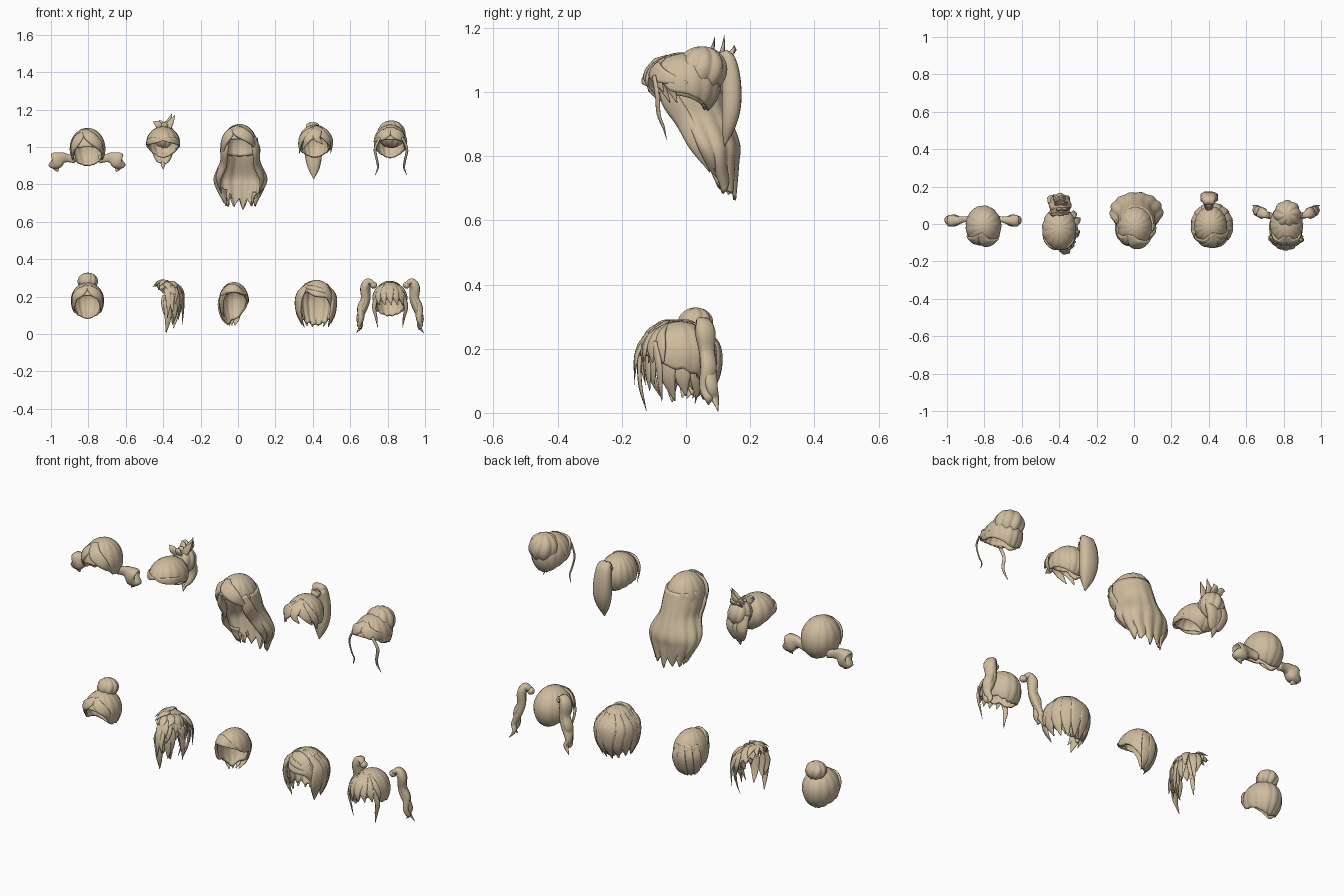
import bpy, math, random
from mathutils import Vector

if "Cube" in bpy.data.objects:
    bpy.data.objects.remove(bpy.data.objects["Cube"])

random.seed(4)
HAIR = bpy.data.materials.new("hair_tan")
HAIR.diffuse_color = (.62, .5, .34, 1)
HAIR.use_nodes = True
HAIR.node_tree.nodes["Principled BSDF"].inputs["Base Color"].default_value = HAIR.diffuse_color


def smooth(seq, n):
    """Catmull-Rom resampling of a short list of equal-length tuples."""
    p = [Vector(s) for s in seq]
    p = [p[0] * 2 - p[1]] + p + [p[-1] * 2 - p[-2]]
    out = []
    for i in range(n + 1):
        u = i / n * (len(seq) - 1)
        k = min(int(u), len(seq) - 2)
        f = u - k
        a, b, c, d = p[k:k + 4]
        out.append(0.5 * (2 * b + (c - a) * f + (2 * a - 5 * b + 4 * c - d) * f * f
                          + (3 * b - a - 3 * c + d) * f ** 3))
    return out


def make(name, verts, faces, thick=0):
    me = bpy.data.meshes.new(name)
    me.from_pydata([tuple(v) for v in verts], [], faces)
    me.shade_smooth()
    me.materials.append(HAIR)
    ob = bpy.data.objects.new(name, me)
    bpy.context.collection.objects.link(ob)
    if thick:
        m = ob.modifiers.new("thickness", 'SOLIDIFY')
        m.thickness, m.offset = thick, -1
    return ob


class Head:
    """Ellipsoid scalp: azimuth 0 = front, 90 = +x; t = degrees down from crown."""
    def __init__(self, c, rx, ry, rz, rb):
        self.c, self.rx, self.ry, self.rz, self.rb = Vector(c), rx, ry, rz, rb

    def at(self, az, t, k=1.0):
        a, t = math.radians(az), math.radians(t)
        z = (self.rz if t < math.pi / 2 else self.rb) * math.cos(t)
        s = math.sin(t)
        return self.c + k * Vector((self.rx * s * math.sin(a), -self.ry * s * math.cos(a), z))


def cap(name, H, hem, waves=13, amp=.02, swirl=0, jag=0, thick=.01, NA=104, NT=20):
    """Grooved shell of hair from the crown down to a hem varying with azimuth."""
    hem = hem + [(hem[0][0] + 360, hem[0][1])]
    verts, faces = [H.at(0, 0)], []
    for i in range(NA):
        az = 360 * i / NA
        for (a0, t0), (a1, t1) in zip(hem, hem[1:]):
            if a0 <= az <= a1:
                f = (1 - math.cos(math.pi * (az - a0) / (a1 - a0))) / 2
                th = t0 + (t1 - t0) * f
                break
        th += jag * (abs((i % 8) - 4) / 2 - 1)
        for j in range(1, NT + 1):
            t = th * j / NT
            ph = math.radians(az) * waves + swirl * math.radians(t)
            k = 1 + amp * (abs(math.sin(ph / 2)) * 2 - 1) * math.sin(math.radians(min(t, 90)))
            verts.append(H.at(az, t, k))
    for i in range(NA):
        a, b = 1 + i * NT, 1 + (i + 1) % NA * NT
        faces.append((0, a, b))
        faces += [(a + j, a + j + 1, b + j + 1, b + j) for j in range(NT - 1)]
    return make(name, verts, faces, thick)


def bun(name, c, rx, ry, rz, **kw):
    return cap(name, Head(c, rx, ry, rz, rz), [(0, 179)], thick=0, amp=.05, waves=8, swirl=2, **kw)


def lock(name, pts, centre, flat=.5, n=20, S=12):
    """Tapered, lightly ridged strand through (x, y, z, half-width) points."""
    P = smooth(pts, n)
    verts, faces = [], []
    for i, q in enumerate(P):
        p = q.to_3d()
        T = (P[min(i + 1, n)].to_3d() - P[max(i - 1, 0)].to_3d()).normalized()
        W = T.cross(p - Vector(centre)).normalized()
        N = W.cross(T)
        w = max(q.w, .0012)
        for s in range(S):
            a = 2 * math.pi * s / S
            r = w * (1.0 if s % 3 else .88)
            verts.append(p + W * r * math.cos(a) + N * r * flat * math.sin(a))
    for i in range(n):
        for s in range(S):
            e = (s + 1) % S
            faces.append((i * S + s, i * S + e, i * S + S + e, i * S + S + s))
    faces += [tuple(range(S))[::-1], tuple(range(n * S, n * S + S))]
    return make(name, verts, faces)


def fringe(name, H, path, w, lift=1.03, tip=1.06, flat=.3):
    """Strand that follows the scalp through (azimuth, t) points and ends in a tip."""
    m = len(path) - 1
    pts = []
    for i, (az, t) in enumerate(path):
        k = lift + (tip - lift) * i / m
        pts.append((*H.at(az, t, k), w * (.45, 1, .8, .08)[round(3 * i / m)]))
    return lock(name, pts, H.c, flat)


def face_hem(f, s, b, open_=42):
    return [(0, f), (open_, f + 3), (open_ + 33, s), (180, b), (327 - open_, s), (360 - open_, f + 3)]


# 1: smooth cap with two low puffs
H = Head((-.805, -.01, .99), .095, .108, .112, .11)
cap("low_puffs_cap", H, face_hem(84, 118, 146), amp=.012, swirl=1)
fringe("low_puffs_bang", H, [(-25, 25), (10, 55), (40, 80), (65, 105)], .035, 1.01, 1.03)
fringe("low_puffs_bang", H, [(-20, 30), (-35, 60), (-50, 85), (-65, 110)], .03, 1.01, 1.03)
for s in (-1, 1):
    X = -.807
    lock("low_puff", [(X + s * .065, .03, .935, .025), (X + s * .1, .025, .94, .024), (X + s * .13, .02, .942, .034),
                      (X + s * .16, .018, .93, .05), (X + s * .183, .02, .92, .042), (X + s * .193, .02, .925, .02)],
         (X, -2, .93), .72)
    lock("low_puff_tip", [(X + s * .15, .02, .93, .03), (X + s * .165, .02, .895, .024), (X + s * .155, .015, .868, .002)],
         (X, -2, .93), .7)

# 2: swept-back cap with spiky knot and short tail
H = Head((-.4, -.025, 1.02), .09, .115, .09, .09)
cap("knot_cap", H, face_hem(80, 96, 150), amp=.015)
for s in (-1, 1):
    fringe("knot_front_roll", H, [(s * 100, 90), (s * 60, 84), (s * 25, 80), (s * -8, 78)], .02, 1.0, 1.02)
bun("knot_bun", (-.395, .1, 1.055), .058, .064, .065)
for i in range(8):
    x, y = -.455 + .017 * i, .03 + .03 * (i * 3 % 4)
    lock("knot_spike", [(-.395, .07, 1.07, .014), (x * .5 - .198, y + .02, 1.12, .02),
                        (x, y + .03, random.uniform(1.12, 1.185), .001)], (-.4, .3, 1.0), .4)
for dx in (-.035, 0, .03):
    lock("knot_tail", [(-.4 + dx, .12, 1.06, .03), (-.4 + dx, .14, .99, .03), (-.4 + dx * .5, .12, .93, .022),
                       (-.4 + dx * .4, .1, .88 + abs(dx), .001)], (-.4, 0, 1), .6)

# 3: long loose hair, wavy sheet at the back
H = Head((.008, -.015, 1.005), .095, .115, .118, .16)
cap("long_cap", H, face_hem(70, 105, 110, 48), amp=.012)
rows = smooth([(1.05, -.012, .082, .095), (.98, .0, .091, .107), (.92, .025, .092, .103), (.84, .058, .128, .1),
               (.79, .075, .126, .08), (.74, .092, .1, .058), (.705, .11, .078, .035)], 24)
verts, faces, M = [], [], 64
for i, (z, cy, rx, ry) in enumerate(rows):
    v = i / 24
    for j in range(M + 1):
        u = 2 * j / M - 1
        a = math.radians(104) * u
        g = 1 + .05 * math.sin(j * .75) * v
        drop = (.03 + .012 * math.sin(j * .4)) * (abs((j % 10) - 5) / 2.5 - 1) * v ** 4
        verts.append((.013 + rx * g * math.sin(a), cy + ry * g * math.cos(a), z + drop + .04 * u ** 4 * v ** 2))
for i in range(24):
    for j in range(M):
        a = i * (M + 1) + j
        faces.append((a, a + 1, a + M + 2, a + M + 1))
make("long_back_curtain", verts, faces, -.01)
fringe("long_bang", H, [(-35, 30), (0, 50), (35, 70), (65, 95)], .04, 1.01, 1.04)
fringe("long_bang", H, [(-30, 30), (-45, 60), (-62, 85), (-75, 110)], .035, 1.01, 1.03)
for s in (-1, 1):
    X = .012
    lock("long_side_lock", [(X + s * .07, -.07, 1.05, .02), (X + s * .086, -.05, .98, .035), (X + s * .09, -.005, .91, .033),
                            (X + s * .117, .035, .835, .03), (X + s * .1, .075, .75, .002)], (X, .05, .9), .4)

# 4: high ponytail with pointed bangs
H = Head((.41, -.01, 1.02), .087, .105, .1, .1)
cap("ponytail_cap", H, face_hem(72, 108, 140), amp=.015, waves=17)
for path in ([(20, 25), (0, 55), (-25, 80), (-45, 108)], [(20, 25), (-20, 55), (-50, 80), (-68, 118)],
             [(15, 25), (25, 55), (45, 78), (60, 100)], [(15, 25), (45, 55), (68, 85), (80, 118)],
             [(15, 25), (10, 55), (8, 75), (25, 92)]):
    fringe("ponytail_bang", H, path, .026, 1.02, 1.14)
bun("ponytail_tie", (.4, .1, 1.085), .022, .022, .022, NA=40, NT=10)
lock("ponytail_tail", [(.4, .08, 1.07, .018), (.4, .122, 1.11, .038), (.4, .14, 1.05, .05),
                       (.403, .142, .96, .052), (.405, .132, .89, .036), (.405, .12, .83, .002)], (.4, 0, 1), .65)

# 5: updo with two thin face strands
H = Head((.815, -.005, 1.025), .088, .112, .095, .11)
cap("updo_cap", H, face_hem(80, 104, 140), amp=.015, waves=15)
bun("updo_bun", (.82, .05, 1.07), .072, .075, .072)
for s in (-1, 1):
    fringe("updo_front_roll", H, [(s * 5, 35), (s * 20, 60), (s * 50, 75), (s * 95, 88)], .033, 1.01, 1.02)
    X = .818
    lock("updo_strand", [(X + s * .06, -.1, 1.05, .008), (X + s * .085, -.09, .99, .009), (X + s * .075, -.085, .93, .008),
                         (X + s * .07, -.07, .89, .006), (X + s * .085, -.06, .85, .001)], (X, 0, 1), .5)

# 6: top bun with clean hairline
H = Head((-.805, -.01, .18), .088, .103, .095, .11)
cap("top_bun_cap", H, face_hem(74, 122, 153), amp=.015)
bun("top_bun", (-.803, .03, .282), .052, .052, .046)
for s in (-1, 1):
    fringe("top_bun_bang", H, [(0, 35), (s * 25, 60), (s * 50, 82), (s * 66, 118)], .03, 1.0, 1.02)

# 7: one-sided spiky hair
H = Head((-.385, -.03, .195), .075, .1, .09, .17)
cap("spiky_base", H, [(0, 62), (60, 100), (110, 112), (170, 70), (270, 36)], amp=.03, jag=8)
for i in range(40):
    az = random.uniform(-10, 145)
    t = random.uniform(20, 90)
    e = min(t + random.uniform(40, 60), 142)
    fringe("spike", H, [(az, t), (az + 3, t + 15), (az + 5, (t + e) / 2 + 8), (az + random.uniform(-8, 10), e)],
           random.uniform(.016, .024), 1.02, random.choice((1.08, 1.15, 1.25, 1.45)))
for az in (205, 240, 270, 300, 335):
    fringe("crest_spike", H, [(az + 30, 5), (az + 15, 18), (az, 32), (az - 5, 56)], .02, 1.0, 1.15)

# 8: sleek asymmetric crop
H = Head((-.022, -.015, .175), .08, .108, .103, .14)
cap("crop_shell", H, [(0, 55), (45, 68), (90, 90), (180, 135), (225, 150), (285, 120), (320, 68)], amp=.01, thick=.014)
fringe("crop_bang", H, [(-70, 70), (-30, 50), (15, 52), (58, 72)], .032, 1.0, 1.03)
for az in (165, 190, 215, 240):
    fringe("crop_nape_lock", H, [(az, 60), (az, 95), (az + 3, 128), (az + 8, 155)], .026, 1.0, 1.02)

# 9: side-swept bob with broad inward locks
H = Head((.417, -.01, .175), .098, .108, .113, .165)
cap("bob_cap", H, face_hem(62, 120, 140, 45), amp=.03, waves=15, jag=3)
for az in range(65, 300, 25):
    fringe("bob_lock", H, [(az, 35), (az + 5, 75), (az, 108), (az + 6, random.uniform(132, 142))], .038, 1.0, 1.1)
for k in range(3):
    fringe("bob_swept_bang", H, [(-55 + 12 * k, 40 + 8 * k), (0, 36 + 14 * k), (42, 58 + 9 * k), (75, 100 + 8 * k)],
           .032, 1.02, 1.1)
fringe("bob_left_lock", H, [(-45, 40), (-60, 70), (-68, 95), (-50, 118)], .036)

# 10: high pigtails with a full fringe
H = Head((.812, -.02, .18), .09, .11, .105, .11)
cap("pigtails_cap", H, face_hem(88, 112, 140), amp=.012, jag=3)
for az in range(-60, 61, 20):
    fringe("pigtails_bang", H, [(az * .4, 25), (az * .8, 55), (az, 80), (az + 5, 102)], .024, 1.0, 1.1)
for s in (-1, 1):
    X = .813
    lock("pigtails_face_lock", [(X + s * .065, -.1, .22, .014), (X + s * .085, -.085, .15, .014),
                                (X + s * .075, -.08, .09, .009), (X + s * .066, -.075, .035, .001)], (X, 0, .2), .5)
    for d in (0, 1):
        lock("pigtail", [(X + s * .08, .04, .255, .012), (X + s * .112, .052, .282, .024), (X + s * .132, .06, .25, .034),
                         (X + s * (.125 + .01 * d), .065, .19, .026), (X + s * (.142 + .012 * d), .07, .14, .027),
                         (X + s * (.165 - .01 * d), .08 - .02 * d, .08, .02),
                         (X + s * (.155 + .01 * d), .09 - .02 * d, .045, .014),
                         (X + s * (.18 - .03 * d), .1 - .03 * d, .005 + .02 * d, .001)], (X, 0, .15), .75, 28)
    bun("pigtail_tie", (X + s * .088, .045, .262), .018, .018, .018, NA=40, NT=10)
